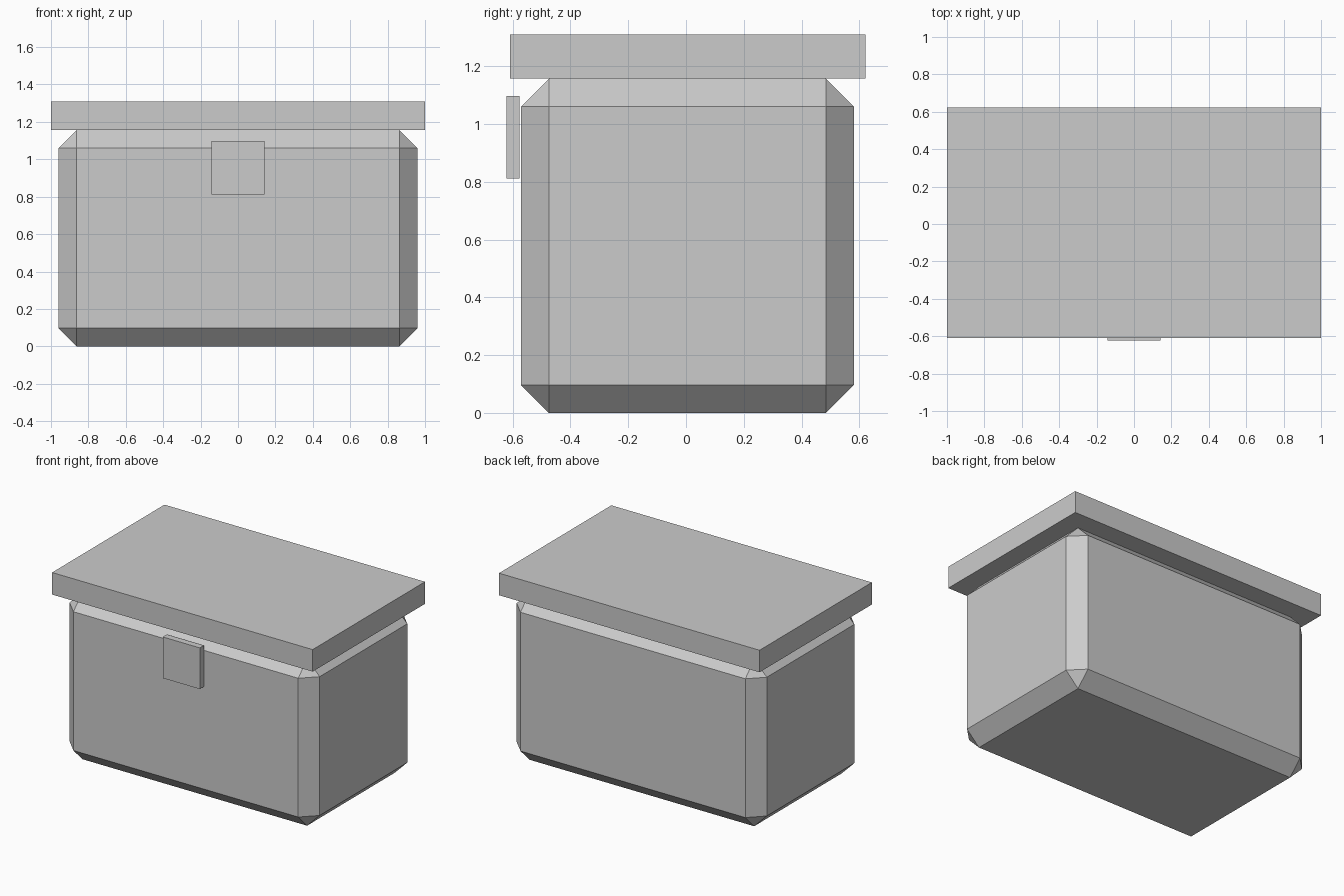
import bpy
from mathutils import Vector

cube = bpy.data.objects.get("Cube")
if cube:
    bpy.data.objects.remove(cube, do_unlink=True)

# One plain grey for the whole chest
GREY = (0.6, 0.6, 0.6, 1.0)
grey = bpy.data.materials.new("plain_grey")
grey.use_nodes = True
grey.diffuse_color = GREY
grey.node_tree.nodes["Principled BSDF"].inputs["Base Color"].default_value = GREY


def box(name, low, high, chamfer=0.0):
    """Box between two corners, with optional flat chamfers on every edge."""
    low, high = Vector(low), Vector(high)
    bpy.ops.mesh.primitive_cube_add(size=1, location=(low + high) / 2)
    obj = bpy.context.object
    obj.name = name
    obj.scale = high - low
    bpy.ops.object.transform_apply(location=False, rotation=False, scale=True)
    obj.data.materials.append(grey)
    if chamfer:
        bevel = obj.modifiers.new("chamfer", "BEVEL")
        bevel.width = chamfer
        bevel.segments = 1
    return obj


# Chest body, overhanging lid and front latch plate
box("chest_body", (-0.96, -0.572, 0), (0.96, 0.582, 1.157), chamfer=0.097)
box("lid", (-1, -0.61, 1.157), (1, 0.622, 1.31))
box("latch", (-0.142, -0.622, 0.811), (0.142, -0.577, 1.097))
